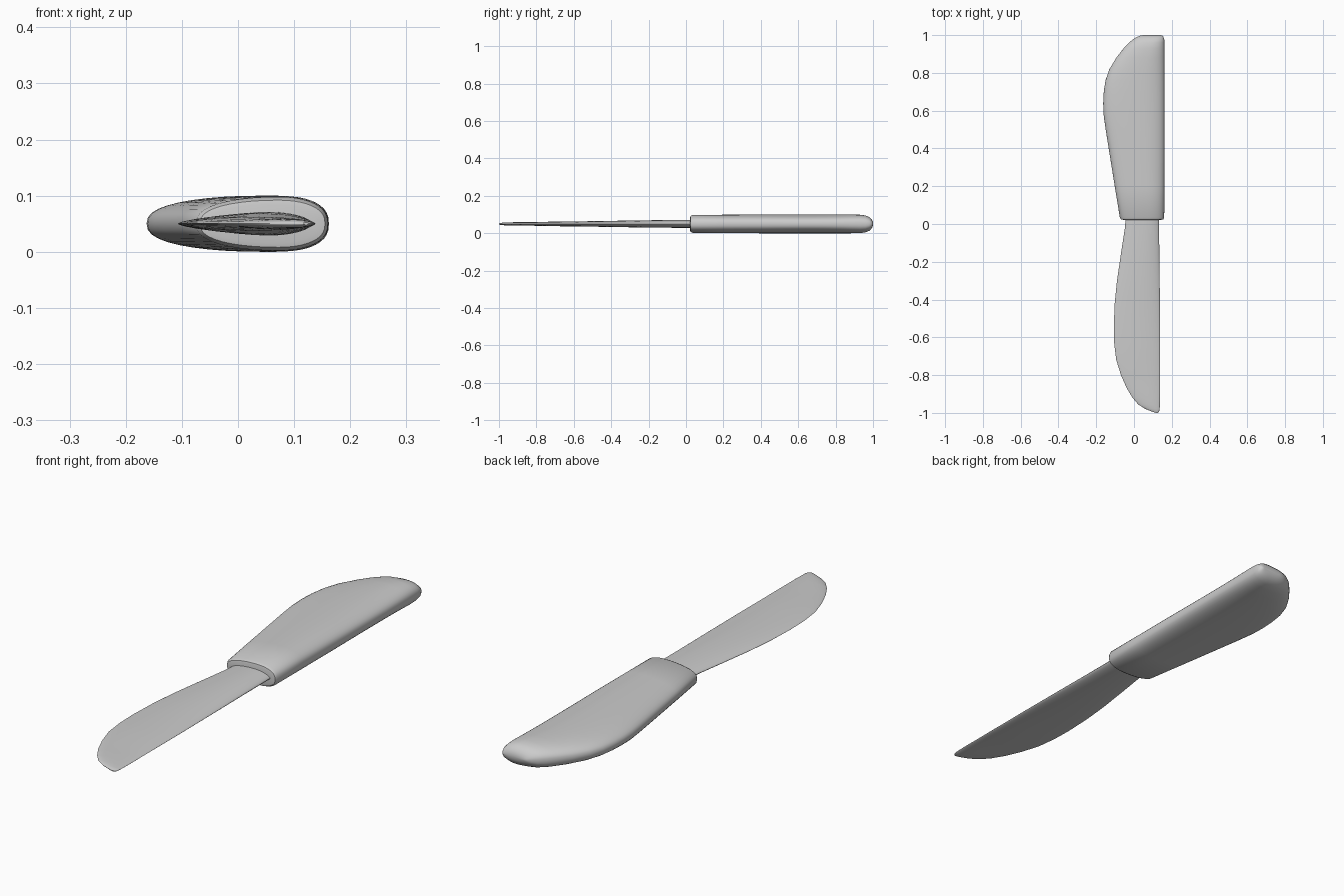
import bpy, bmesh, math

MID_Z = 0.05


def loft(name, stations, power, peak, n=40):
    """Skin closed lens-shaped sections; station = (y, left x, right x, half thickness)."""
    bm = bmesh.new()
    rings = []
    for y, xl, xr, h in stations:
        px = xl + (xr - xl) * peak
        ring = []
        for i in range(n):
            a = 2 * math.pi * i / n
            c, s = math.cos(a), math.sin(a)
            reach = (xr - px) if c > 0 else (px - xl)
            x = px + reach * math.copysign(abs(c) ** power[0], c)
            z = MID_Z + h * math.copysign(abs(s) ** power[1], s)
            ring.append(bm.verts.new((x, y, z)))
        rings.append(ring)
    for a, b in zip(rings, rings[1:]):
        for i in range(n):
            j = (i + 1) % n
            bm.faces.new((a[i], a[j], b[j], b[i]))
    bm.faces.new(rings[0])
    bm.faces.new(rings[-1])
    bmesh.ops.recalc_face_normals(bm, faces=bm.faces)
    mesh = bpy.data.meshes.new(name)
    bm.to_mesh(mesh)
    bm.free()
    obj = bpy.data.objects.new(name, mesh)
    bpy.context.collection.objects.link(obj)
    bpy.ops.object.select_all(action='DESELECT')
    obj.select_set(True)
    bpy.context.view_layer.objects.active = obj
    bpy.ops.object.shade_smooth_by_angle(angle=math.radians(40))
    return obj


# Handle: bellied grip with a rounded butt and softened front rim
loft("handle", [
    (0.022, -0.055, 0.142, 0.034), (0.024, -0.068, 0.155, 0.042),
    (0.035, -0.075, 0.160, 0.048), (0.20, -0.102, 0.161, 0.049),
    (0.40, -0.134, 0.162, 0.050), (0.50, -0.150, 0.162, 0.050),
    (0.58, -0.161, 0.162, 0.050), (0.64, -0.163, 0.162, 0.050),
    (0.70, -0.160, 0.162, 0.050), (0.76, -0.151, 0.162, 0.050),
    (0.82, -0.130, 0.162, 0.050), (0.88, -0.094, 0.162, 0.050),
    (0.93, -0.055, 0.162, 0.049), (0.96, -0.027, 0.161, 0.045),
    (0.98, -0.002, 0.160, 0.037), (0.992, 0.020, 0.155, 0.025),
    (0.998, 0.036, 0.148, 0.014), (1.0, 0.050, 0.140, 0.004),
], (0.95, 0.8), 0.63)

# Blade: thin spreader blade with a straight spine, thinning to the tip
loft("blade", [
    (0.06, -0.042, 0.132, 0.021), (-0.02, -0.048, 0.133, 0.021),
    (-0.15, -0.068, 0.134, 0.020), (-0.30, -0.090, 0.136, 0.018),
    (-0.42, -0.102, 0.137, 0.016), (-0.54, -0.107, 0.138, 0.014),
    (-0.63, -0.105, 0.138, 0.013), (-0.72, -0.094, 0.138, 0.012),
    (-0.80, -0.069, 0.138, 0.010), (-0.87, -0.038, 0.138, 0.009),
    (-0.92, -0.008, 0.138, 0.009), (-0.955, 0.022, 0.137, 0.008),
    (-0.978, 0.058, 0.136, 0.007), (-0.992, 0.092, 0.133, 0.005),
    (-1.0, 0.115, 0.126, 0.002),
], (1.0, 1.2), 0.58)
